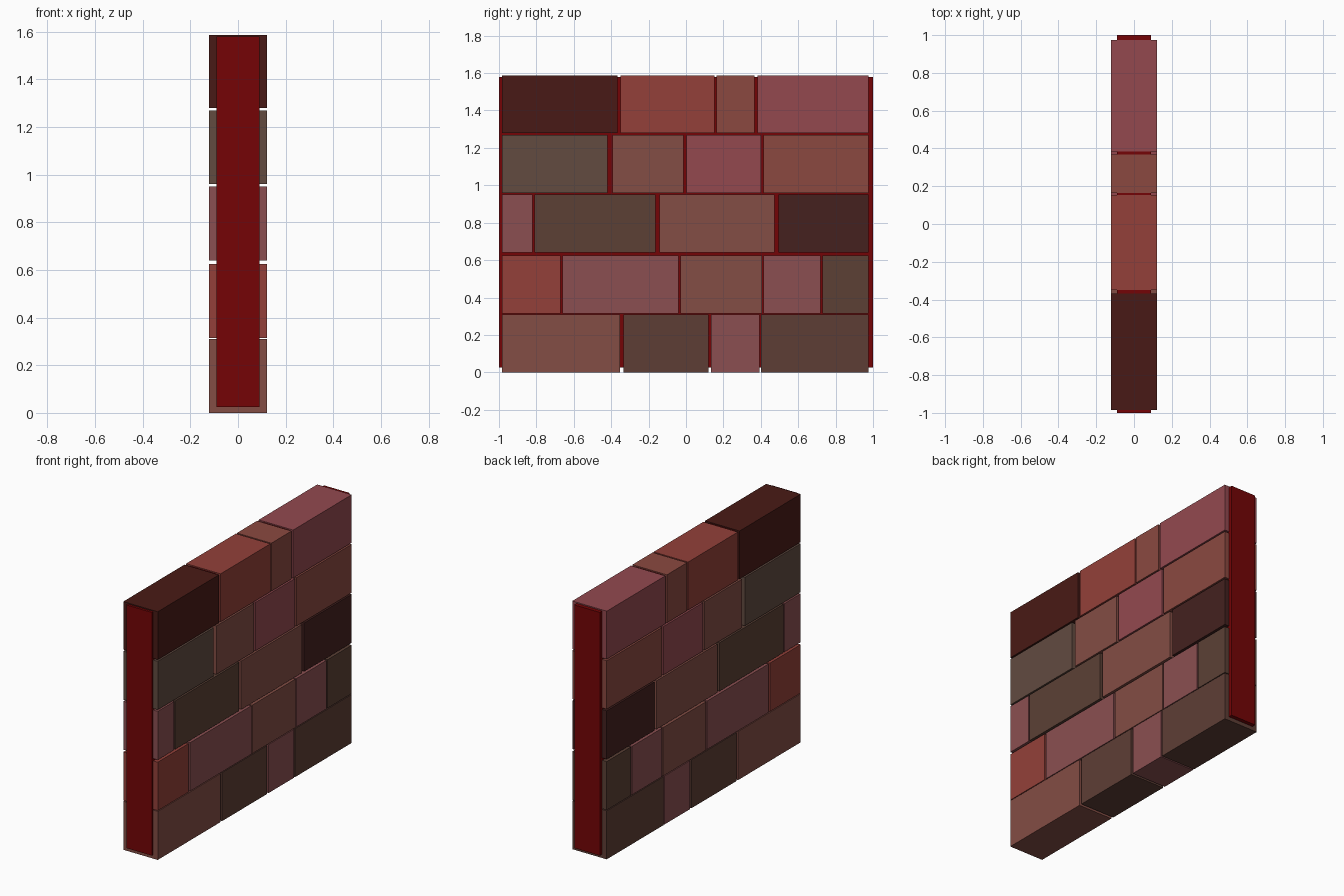
import bpy

if "Cube" in bpy.data.objects:
    bpy.data.objects.remove(bpy.data.objects["Cube"])

mats = {}


def material(name, rgb):
    # one shared material per colour name
    if name not in mats:
        m = bpy.data.materials.new(name)
        m.diffuse_color = (*[(c / 255) ** 2.2 for c in rgb], 1)
        m.use_nodes = True
        m.node_tree.nodes["Principled BSDF"].inputs["Base Color"].default_value = m.diffuse_color
        mats[name] = m
    return mats[name]


def box(name, lo, hi, mat):
    bpy.ops.mesh.primitive_cube_add(size=1, location=[(a + b) / 2 for a, b in zip(lo, hi)])
    ob = bpy.context.object
    ob.name = name
    ob.scale = [b - a for a, b in zip(lo, hi)]
    bpy.ops.object.transform_apply(location=False, rotation=False, scale=True)
    ob.data.materials.append(mat)
    return ob


COLOURS = {
    "clay": (130, 78, 70), "brown": (94, 64, 56), "pink": (138, 80, 82),
    "red": (146, 66, 60), "olive": (92, 66, 56), "dark": (70, 38, 36),
    "grey": (98, 76, 66), "rose": (146, 74, 80), "rust": (138, 74, 66),
    "maroon": (74, 32, 28),
}

# Mortar core
box("mortar_core", (-0.09, -1, 0.025), (0.09, 1, 1.58), material("mortar", (116, 12, 14)))

# Courses: bottom z, top z, bricks as (start y, end y, colour)
courses = [
    (0.0, 0.31, [(-.985, -.353, "clay"), (-.335, .12, "brown"),
                 (.135, .393, "pink"), (.402, .975, "brown")]),
    (0.315, 0.625, [(-.985, -.672, "red"), (-.66, -.04, "pink"), (-.03, .405, "clay"),
                    (.415, .72, "pink"), (.73, .975, "olive")]),
    (0.64, 0.95, [(-.985, -.82, "pink"), (-.81, -.163, "olive"),
                  (-.142, .474, "clay"), (.495, .975, "dark")]),
    (0.96, 1.27, [(-.985, -.42, "grey"), (-.393, -.013, "clay"),
                  (.003, .40, "rose"), (.415, .975, "rust")]),
    (1.28, 1.587, [(-.985, -.367, "maroon"), (-.35, .153, "red"),
                   (.163, .367, "rust"), (.383, .975, "rose")]),
]

# Bricks running through the full wall thickness
for r, (z0, z1, bricks) in enumerate(courses, 1):
    for i, (y0, y1, col) in enumerate(bricks, 1):
        box(f"brick_row{r}_{i}", (-0.122, y0, z0), (0.122, y1, z1),
            material("brick_" + col, COLOURS[col]))
